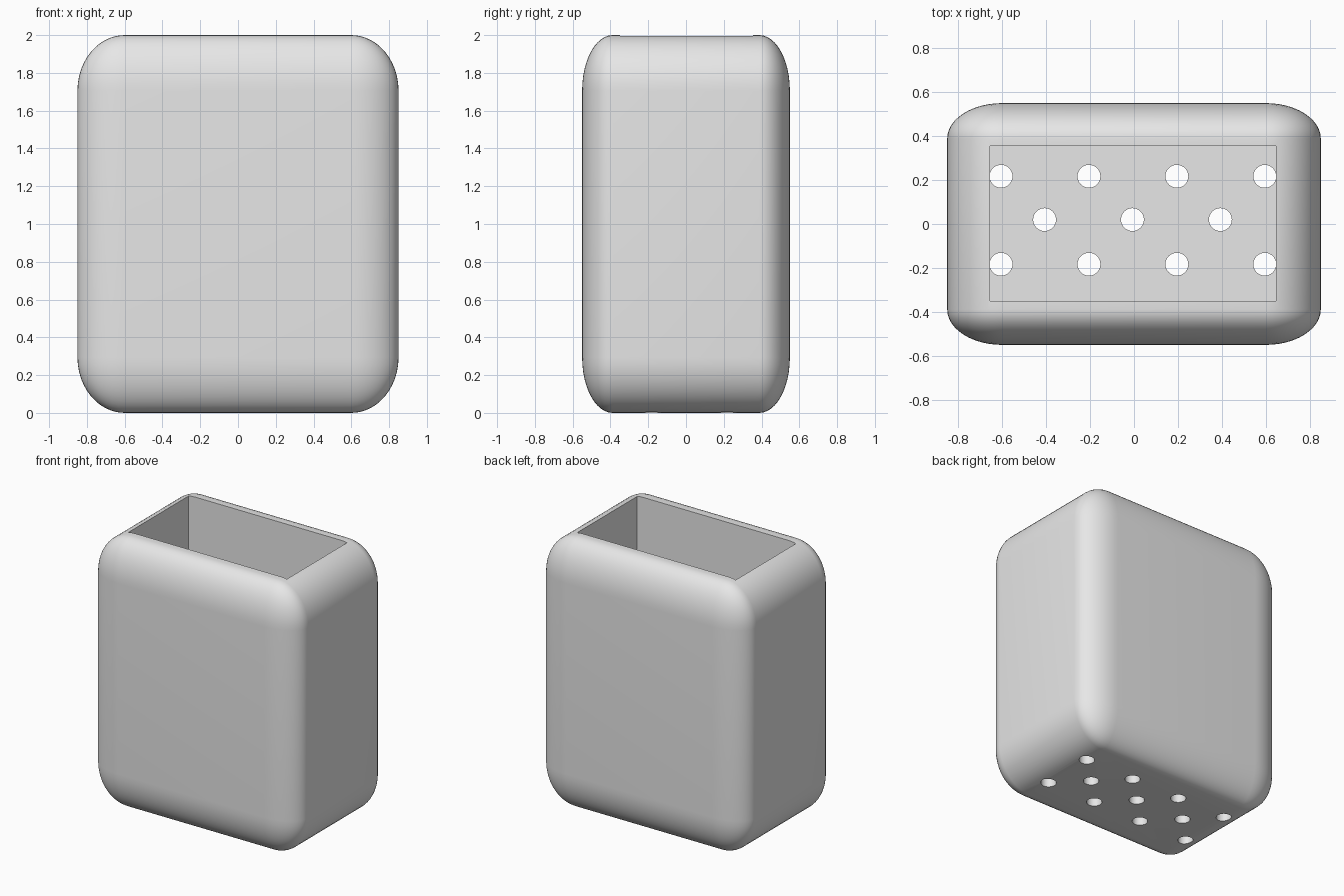
import bpy, bmesh
from mathutils import Matrix, Vector

default = bpy.data.objects.get("Cube")
if default:
    bpy.data.objects.remove(default, do_unlink=True)

SIZE = Vector((1.70, 1.10, 2.0))
FLOOR = 0.2           # thickness of the bottom
HOLE_RADIUS = 0.052
HOLE_STEP = 0.4


def make_object(name, bm):
    bmesh.ops.recalc_face_normals(bm, faces=bm.faces)
    mesh = bpy.data.meshes.new(name)
    bm.to_mesh(mesh)
    bm.free()
    obj = bpy.data.objects.new(name, mesh)
    bpy.context.collection.objects.link(obj)
    return obj


def cut(target, cutter):
    cutter.hide_render = True
    mod = target.modifiers.new(cutter.name, "BOOLEAN")
    mod.operation = "DIFFERENCE"
    mod.solver = "EXACT"
    mod.object = cutter


# Rounded body: evenly bevelled unit cube, stretched so the rounding stretches too
bm = bmesh.new()
bmesh.ops.create_cube(bm, size=1)
bmesh.ops.bevel(bm, geom=bm.edges[:], offset=0.147, offset_type="OFFSET",
                segments=12, profile=0.5, affect="EDGES")
bmesh.ops.scale(bm, vec=SIZE, verts=bm.verts)
bmesh.ops.translate(bm, vec=(0, 0, SIZE.z / 2), verts=bm.verts)
holder = make_object("holder_body", bm)

# Open rectangular cavity
bm = bmesh.new()
bmesh.ops.create_cube(bm, size=1)
bmesh.ops.scale(bm, vec=(1.30, 0.705, 2.0), verts=bm.verts)
bmesh.ops.translate(bm, vec=(-0.005, 0.002, FLOOR + 1.0), verts=bm.verts)
cavity = make_object("cavity_cutter", bm)

# Staggered drain holes through the bottom
bm = bmesh.new()
depth = FLOOR + 0.11
for start_x, count, y in ((-0.605, 4, 0.217), (-0.407, 3, 0.02), (-0.605, 4, -0.183)):
    for i in range(count):
        place = Matrix.Translation((start_x + i * HOLE_STEP, y, depth / 2 - 0.1))
        bmesh.ops.create_cone(bm, cap_ends=True, segments=32, radius1=HOLE_RADIUS,
                              radius2=HOLE_RADIUS, depth=depth, matrix=place)
holes = make_object("drain_hole_cutter", bm)

cut(holder, cavity)
cut(holder, holes)

# Bake the cuts and drop the cutters
bpy.context.view_layer.update()
graph = bpy.context.evaluated_depsgraph_get()
baked = bpy.data.meshes.new_from_object(holder.evaluated_get(graph))
holder.modifiers.clear()
holder.data = baked
for cutter in (cavity, holes):
    bpy.data.objects.remove(cutter, do_unlink=True)

# Light grey material
grey = bpy.data.materials.new("light_grey")
grey.use_nodes = True
colour = (0.8, 0.8, 0.8, 1)
grey.diffuse_color = colour
grey.node_tree.nodes["Principled BSDF"].inputs["Base Color"].default_value = colour
holder.data.materials.clear()
holder.data.materials.append(grey)

# Smooth rounding with crisp rims
bpy.ops.object.select_all(action="DESELECT")
holder.select_set(True)
bpy.context.view_layer.objects.active = holder
bpy.ops.object.shade_smooth_by_angle(angle=0.5)
